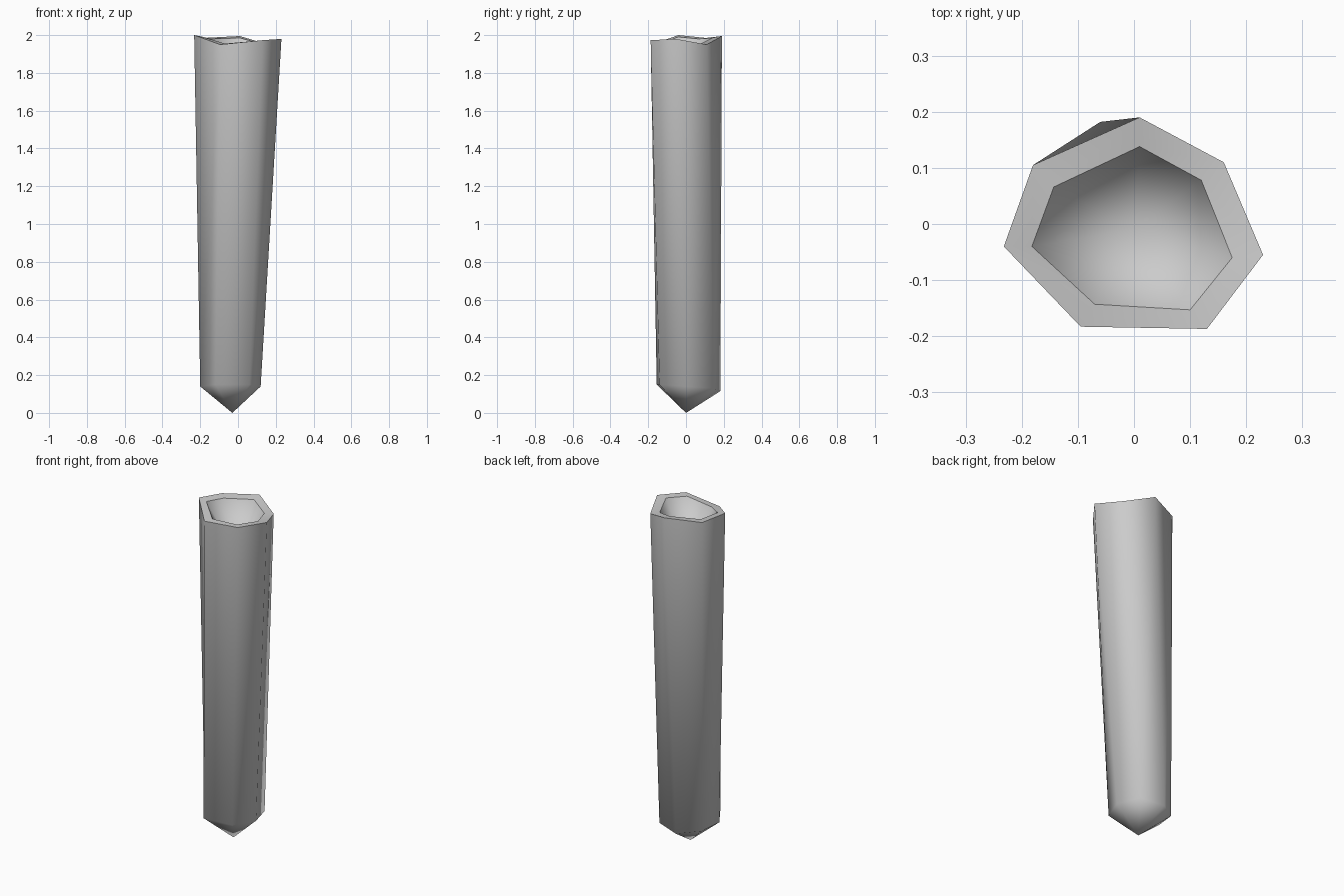
import bpy, bmesh, math

cube = bpy.data.objects.get("Cube")
if cube:
    bpy.data.objects.remove(cube, do_unlink=True)

# Single grey material
grey = bpy.data.materials.new("light grey")
grey.use_nodes = True
grey.diffuse_color = (0.6, 0.6, 0.6, 1)
grey.node_tree.nodes["Principled BSDF"].inputs["Base Color"].default_value = (0.6, 0.6, 0.6, 1)

# Uneven seven-sided rings, clockwise from the back corner
foot = [(-0.06, 0.182, 0.115), (0.075, 0.145, 0.13), (0.12, 0.0, 0.14),
        (0.06, -0.14, 0.15), (-0.12, -0.155, 0.15), (-0.2, -0.03, 0.14), (-0.175, 0.1, 0.13)]
rim = [(0.01, 0.19, 1.995), (0.16, 0.11, 1.95), (0.23, -0.055, 1.98),
       (0.13, -0.187, 1.973), (-0.095, -0.183, 1.95), (-0.232, -0.04, 2.0), (-0.18, 0.105, 1.985)]
lip = [(0.01, 0.138, 1.985), (0.12, 0.078, 1.955), (0.175, -0.06, 1.975),
       (0.1, -0.153, 1.97), (-0.07, -0.143, 1.955), (-0.182, -0.04, 1.99), (-0.143, 0.066, 1.98)]

bm = bmesh.new()
rings = [[bm.verts.new(p) for p in ring] for ring in (foot, rim, lip)]
tip = bm.verts.new((-0.03, 0.0, 0.0))
pit = bm.verts.new((0.0, -0.01, 1.7))

# Shaft, flat lip, pointed foot and hollow top
for i in range(7):
    j = (i + 1) % 7
    for low, high in zip(rings, rings[1:]):
        bm.faces.new((low[j], low[i], high[i], high[j]))
    bm.faces.new((rings[0][i], rings[0][j], tip))
    bm.faces.new((rings[2][j], rings[2][i], pit))
bmesh.ops.recalc_face_normals(bm, faces=bm.faces)

# Smooth sides with crisp lip edges
for face in bm.faces:
    face.smooth = True
for edge in bm.edges:
    on_lip = any(all(v in ring for v in edge.verts) for ring in rings[1:])
    edge.smooth = not on_lip and edge.calc_face_angle() < math.radians(62)

mesh = bpy.data.meshes.new("hollow_spike")
bm.to_mesh(mesh)
bm.free()
mesh.materials.append(grey)
spike = bpy.data.objects.new("hollow_spike", mesh)
bpy.context.collection.objects.link(spike)
